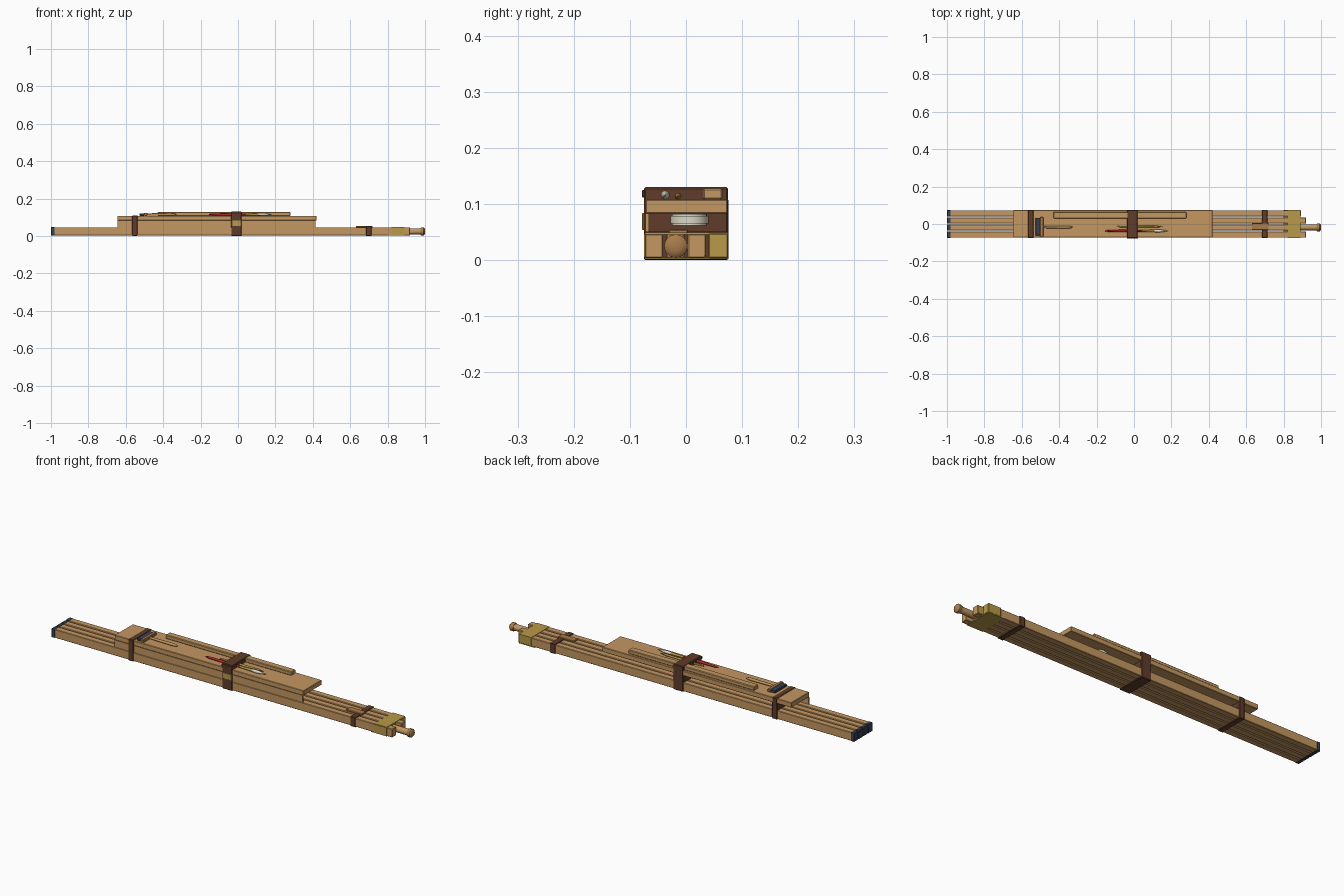
import bpy, bmesh, math
from mathutils import Matrix, Vector

if "Cube" in bpy.data.objects:
    bpy.data.objects.remove(bpy.data.objects["Cube"])


def mat(name, r, g, b):
    m = bpy.data.materials.new(name)
    m.diffuse_color = (r, g, b, 1)
    m.use_nodes = True
    m.node_tree.nodes["Principled BSDF"].inputs["Base Color"].default_value = m.diffuse_color
    return m


WOOD = mat("light wood", .55, .31, .12)
TAN = mat("warm brown wood", .40, .20, .07)
LEATHER = mat("dark leather", .115, .045, .023)
BRASS = mat("brass", .48, .32, .065)
STEEL = mat("dark steel blue", .04, .055, .09)
RED = mat("red paint", .45, .02, .025)
CREAM = mat("cream", .72, .70, .58)
GOLD = mat("yellow wood", .60, .42, .12)


def finish(bm, name, m, smooth=False):
    bmesh.ops.recalc_face_normals(bm, faces=bm.faces)
    me = bpy.data.meshes.new(name)
    bm.to_mesh(me)
    bm.free()
    me.materials.append(m)
    ob = bpy.data.objects.new(name, me)
    bpy.context.collection.objects.link(ob)
    if smooth:
        bpy.context.view_layer.objects.active = ob
        bpy.ops.object.select_all(action='DESELECT')
        ob.select_set(True)
        bpy.ops.object.shade_smooth_by_angle(angle=math.radians(35))
    return ob


def box(name, x, y, z, m, bevel=.002):
    """Box given by its (min, max) ranges, with a small chamfer."""
    bm = bmesh.new()
    bmesh.ops.create_cube(bm, size=1)
    for v in bm.verts:
        v.co = Vector([r[0] + (c + .5) * (r[1] - r[0]) for r, c in zip((x, y, z), v.co)])
    if bevel:
        bmesh.ops.bevel(bm, geom=bm.edges[:], offset=bevel, segments=1, affect='EDGES')
    return finish(bm, name, m)


def lathe(name, profile, y, z, m, n=16):
    """Solid of revolution around the x axis; profile is (x, radius)."""
    bm = bmesh.new()
    rings = [[bm.verts.new((x, y + r * math.cos(i * math.tau / n), z + r * math.sin(i * math.tau / n)))
              for i in range(n)] for x, r in profile]
    for a, b in zip(rings, rings[1:]):
        for i in range(n):
            j = (i + 1) % n
            bm.faces.new((a[i], a[j], b[j], b[i]))
    bm.faces.new(rings[0])
    bm.faces.new(rings[-1])
    return finish(bm, name, m, True)


# four folded leg bars with steel feet and brass end ferrules
for i, (c, end) in enumerate(zip((-.057, -.019, .019, .057), (.92, .89, .92, .89))):
    y = (c - .016, c + .016)
    box(f"leg_bar_{i}", (-.985, end), y, (.004, .047), WOOD)
    box(f"leg_foot_{i}", (-1, -.98), (y[0] - .001, y[1] + .001), (.003, .048), STEEL)
box("brass_hinge_plate_top", (.82, .89), (-.073, .075), (.046, .049), BRASS, 0)
box("brass_hinge_plate_bottom", (.80, .89), (-.073, .075), (.002, .005), BRASS, 0)
box("brass_hinge_side", (.82, .892), (.040, .075), (.004, .048), BRASS)
box("brass_front_plate", (.82, .89), (-.075, -.072), (.006, .046), BRASS, 0)
box("brass_end_tab", (.88, .92), (.003, .036), (.006, .046), BRASS)

# clamp shaft and knob
lathe("clamp_shaft", [(.88, .016), (.98, .016)], -.018, .025, WOOD)
lathe("clamp_knob", [(.975, .018), (.98, .021), (.993, .021), (.998, .016), (1, .008)], -.018, .025, TAN)
box("leg_latch", (.63, .72), (-.031, .004), (.046, .055), TAN)

# drawing board and thin front panel below it
box("drawing_board", (-.645, .42), (-.072, .074), (.083, .108), WOOD)
box("front_panel", (-.645, .415), (-.072, -.066), (.047, .083), WOOD, 0)

# round paint tin tucked under the board
bm = bmesh.new()
bmesh.ops.create_cone(bm, cap_ends=True, segments=32, radius1=.034, radius2=.034, depth=.020,
                      matrix=Matrix.Translation((.2, .006, .072)))
bmesh.ops.bevel(bm, geom=[e for e in bm.edges if abs(e.verts[0].co.z - e.verts[1].co.z) < 1e-5],
                offset=.003, segments=2, affect='EDGES')
finish(bm, "paint_tin", CREAM, True)

# leather straps
box("middle_strap", (-.037, .02), (-.075, .075), (0, .130), LEATHER, .003)
box("rear_strap", (-.567, -.537), (-.075, .076), (.001, .110), LEATHER, .003)
box("front_strap", (.684, .714), (-.075, .076), (.001, .051), LEATHER, .002)
box("middle_buckle", (-.034, .017), (-.078, -.074), (.054, .084), BRASS, .001)
box("strap_keeper", (-.038, .021), (-.078, -.073), (.112, .125), LEATHER, .001)

# long rail on the board
box("board_rail", (-.43, .28), (.030, .065), (.108, .128), WOOD, .003)

# flat wide brush
box("wide_brush_bristles", (-.526, -.500), (-.062, .033), (.108, .121), STEEL, .002)
box("wide_brush_ferrule", (-.502, -.485), (-.068, .037), (.108, .124), TAN, .002)
lathe("wide_brush_handle", [(-.487, .005), (-.46, .006), (-.36, .007), (-.34, .006), (-.33, .003)],
      -.017, .116, WOOD, 12)

# round brushes held by the strap
lathe("red_brush_handle", [(-.155, .002), (-.14, .005), (-.05, .007), (.04, .005)], -.037, .116, RED, 12)
lathe("red_brush_ferrule", [(.04, .005), (.11, .007)], -.037, .116, BRASS, 12)
lathe("red_brush_tip", [(.11, .007), (.135, .008), (.16, .005), (.183, .0008)], -.037, .116, CREAM, 12)
lathe("yellow_brush_handle", [(-.09, .002), (-.07, .004), (.05, .005)], -.014, .114, GOLD, 12)
lathe("yellow_brush_ferrule", [(.05, .005), (.10, .005)], -.014, .114, BRASS, 12)
lathe("yellow_brush_tip", [(.10, .005), (.12, .006), (.152, .0008)], -.014, .114, TAN, 12)
